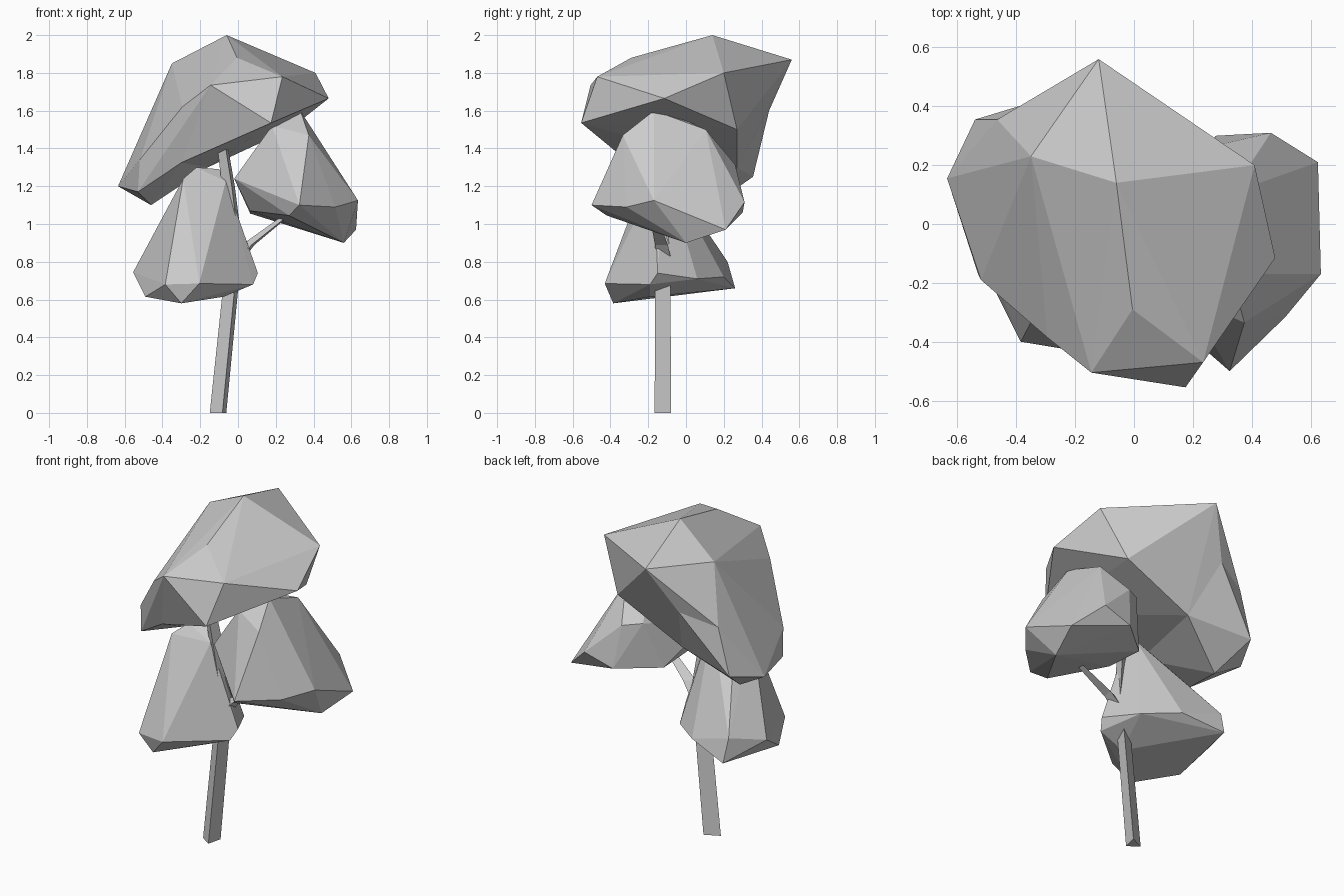
import bpy, bmesh
from mathutils import Vector


def finish(bm, name):
    bmesh.ops.recalc_face_normals(bm, faces=bm.faces)
    me = bpy.data.meshes.new(name)
    bm.to_mesh(me)
    bm.free()
    ob = bpy.data.objects.new(name, me)
    bpy.context.collection.objects.link(ob)
    return ob


def hull(name, points):
    """Faceted foliage clump wrapped around its corner points."""
    bm = bmesh.new()
    for p in points:
        bm.verts.new(p)
    bmesh.ops.convex_hull(bm, input=bm.verts)
    loose = [v for v in bm.verts if not v.link_faces]
    bmesh.ops.delete(bm, geom=loose, context='VERTS')
    return finish(bm, name)


def limb(name, path):
    """Three-sided stem; path holds (centre, width factor)."""
    tri = [Vector((0.015, -0.043, 0)), Vector((0.035, 0.042, 0)), Vector((-0.05, 0.001, 0))]
    bm = bmesh.new()
    rings = [[bm.verts.new(Vector(c) + t * s) for t in tri] for c, s in path]
    for a, b in zip(rings, rings[1:]):
        for i in range(3):
            j = (i + 1) % 3
            bm.faces.new((a[i], a[j], b[j], b[i]))
    bm.faces.new(rings[0])
    bm.faces.new(rings[-1])
    return finish(bm, name)


# Trunk and side branch
limb("trunk", [((-0.098, -0.122, 0), 1.03), ((-0.03, -0.122, 0.68), 0.95),
               ((-0.005, -0.125, 0.86), 0.9), ((-0.045, -0.15, 1.2), 0.8),
               ((-0.09, -0.17, 1.5), 0.6)])
limb("side_branch", [((0.01, -0.12, 0.83), 0.9), ((0.06, -0.13, 0.89), 0.8),
                     ((0.33, -0.19, 1.1), 0.3)])

# Lower left foliage
hull("left_foliage", [
    (-0.22, -0.16, 1.30), (-0.10, -0.11, 1.29), (-0.29, -0.22, 1.24), (-0.065, -0.17, 1.225),
    (-0.51, 0.0, 0.815), (-0.555, 0.02, 0.745), (-0.44, 0.22, 0.80), (-0.43, 0.26, 0.66),
    (-0.49, -0.19, 0.615), (-0.385, -0.40, 0.68), (-0.205, -0.43, 0.685), (-0.30, -0.385, 0.58),
    (-0.075, -0.19, 0.615), (0.105, -0.15, 0.74), (0.08, -0.19, 0.68), (0.0, 0.06, 0.71),
    (-0.18, 0.20, 0.72)])

# Right foliage
hull("right_foliage", [
    (0.33, -0.17, 1.6), (0.25, -0.09, 1.59), (0.18, -0.25, 1.52), (0.375, -0.335, 1.47),
    (0.33, 0.105, 1.5), (0.25, 0.26, 1.315), (0.15, 0.20, 1.33), (-0.02, -0.20, 1.24),
    (0.065, -0.13, 1.07), (0.065, 0.12, 1.055), (0.325, -0.50, 1.1), (0.27, -0.42, 1.045),
    (0.515, -0.315, 1.09), (0.635, -0.17, 1.125), (0.625, 0.21, 0.97), (0.56, 0.0, 0.90),
    (0.465, 0.31, 1.115), (0.28, 0.30, 1.06)])

# Crown: broad cap merged with the drooping left lobe
C, B, N = (-0.35, 0.23, 1.85), (-0.12, 0.56, 1.87), (-0.26, 0.44, 1.6)
H, V, M = (-0.145, -0.505, 1.735), (-0.295, -0.385, 1.62), (-0.465, 0.355, 1.53)
P, S, U = (-0.16, 0.27, 1.3), (-0.30, -0.30, 1.325), (-0.02, -0.05, 1.39)
crown = hull("crown_foliage", [
    (-0.06, 0.14, 2.0), B, C, (-0.005, -0.29, 1.88), (0.41, 0.20, 1.80), (0.48, -0.115, 1.665),
    (0.235, -0.47, 1.78), H, (0.175, -0.555, 1.535), (0.27, 0.27, 1.5), P, V, S, U, N, M])
lobe = hull("crown_lobe_helper", [
    C, H, V, P, S, N, M, (-0.52, -0.19, 1.34), (-0.635, 0.155, 1.2), (-0.54, 0.355, 1.25),
    (-0.53, -0.17, 1.17), (-0.46, 0.14, 1.1)])
mod = crown.modifiers.new("merge_lobe", 'BOOLEAN')
mod.operation = 'UNION'
mod.solver = 'EXACT'
mod.object = lobe
bpy.context.view_layer.objects.active = crown
bpy.ops.object.modifier_apply(modifier=mod.name)
bpy.data.objects.remove(lobe)
